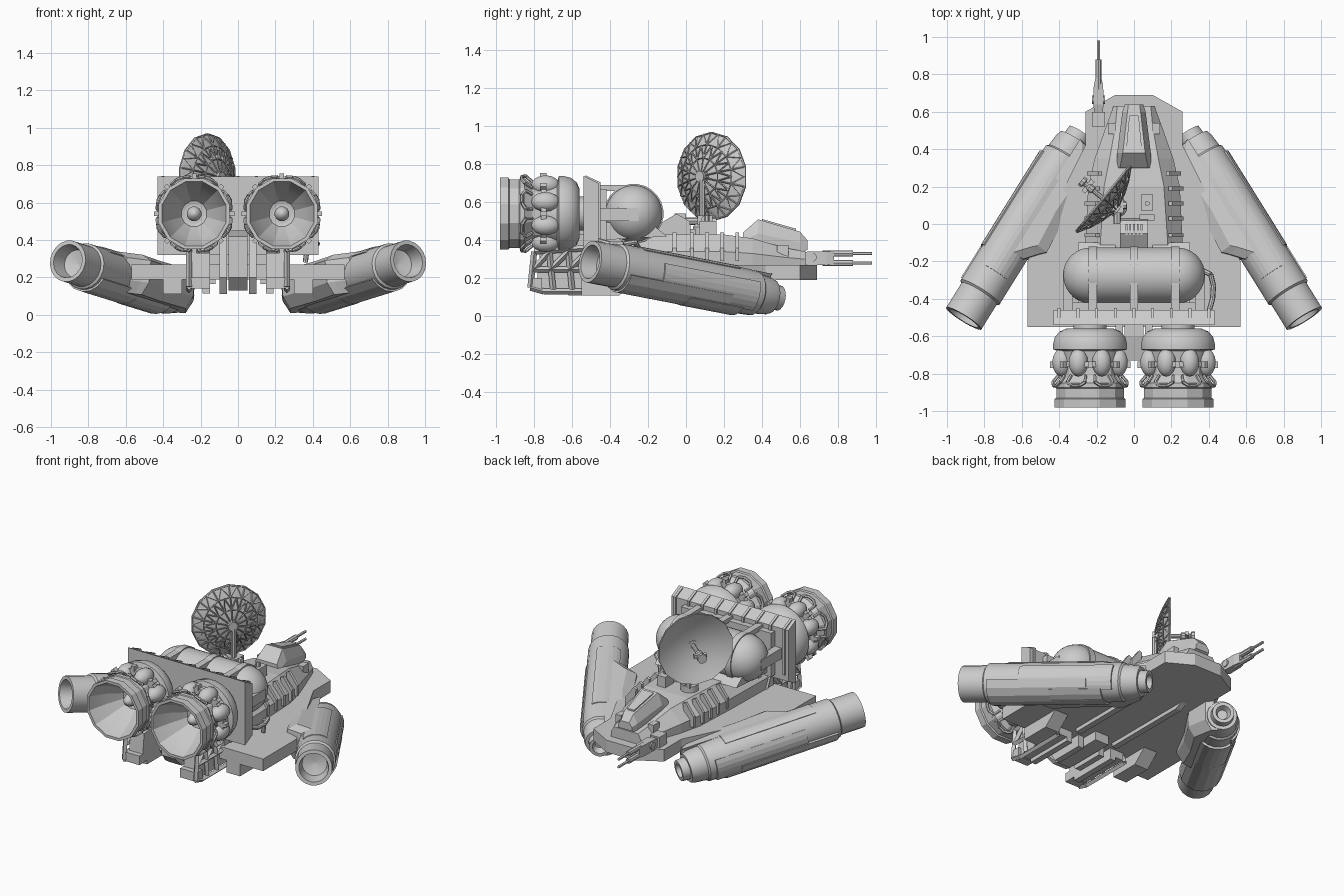
import bpy, bmesh, math
from mathutils import Vector as V, Matrix

if "Cube" in bpy.data.objects:
    bpy.data.objects.remove(bpy.data.objects["Cube"])

def finish(name, bm, M=None, mirror=False, smooth=None):
    if M: bm.transform(M)
    bmesh.ops.remove_doubles(bm, verts=bm.verts, dist=1e-5)
    bmesh.ops.recalc_face_normals(bm, faces=bm.faces)
    me = bpy.data.meshes.new(name)
    bm.to_mesh(me); bm.free()
    ob = bpy.data.objects.new(name, me)
    bpy.context.collection.objects.link(ob)
    if smooth:
        me.shade_smooth()
        me.set_sharp_from_angle(angle=math.radians(smooth))
    if mirror:
        ob.modifiers.new("mirror", 'MIRROR').use_mirror_merge = False
    return ob

def loft(name, rings, M=None, mirror=False, smooth=None, caps=True):
    """Bridge a list of closed rings of 3D points."""
    bm = bmesh.new()
    rs = [[bm.verts.new(p) for p in r] for r in rings]
    n = len(rs[0])
    for a, b in zip(rs, rs[1:]):
        for i in range(n):
            bm.faces.new((a[i], a[(i+1) % n], b[(i+1) % n], b[i]))
    if caps:
        bm.faces.new(rs[0]); bm.faces.new(rs[-1])
    return finish(name, bm, M, mirror, smooth)

def prism(name, pts, lo, hi, axis='z', M=None, mirror=False):
    f = {'z': lambda a, b, c: (a, b, c), 'x': lambda a, b, c: (c, a, b), 'y': lambda a, b, c: (a, c, b)}[axis]
    return loft(name, [[f(a, b, c) for a, b in pts] for c in (lo, hi)], M, mirror)

def box(name, x0, x1, y0, y1, z0, z1, mirror=False, M=None):
    return prism(name, [(x0, y0), (x1, y0), (x1, y1), (x0, y1)], z0, z1, M=M, mirror=mirror)

def frame(o, d):
    return Matrix.Translation(o) @ V(d).to_track_quat('Z', 'Y').to_matrix().to_4x4()

def lathe(name, prof, M, n=16, mirror=False, smooth=35):
    rings = [[(max(r, 1e-4)*math.cos(t), max(r, 1e-4)*math.sin(t), h)
              for t in (2*math.pi*(i+.5)/n for i in range(n))] for r, h in prof]
    return loft(name, rings, M, mirror, smooth)

def tubes(name, segs, r, n=6, mirror=False, M=None):
    bm = bmesh.new()
    for a, b in segs:
        a, b = V(a), V(b)
        bmesh.ops.create_cone(bm, cap_ends=True, segments=n, radius1=r, radius2=r,
                              depth=(b-a).length, matrix=frame((a+b)/2, b-a))
    return finish(name, bm, M, mirror, 40)

def chain(pts):
    return list(zip(pts, pts[1:]))

def polar(r, deg, h=None):
    p = (r*math.cos(math.radians(deg)), r*math.sin(math.radians(deg)))
    return p if h is None else p + (h,)

# Base plate of the hull with keel strips below
half = [(.1, .69), (.26, .6), (.26, .42), (.57, -.2), (.57, -.55), (.29, -.55)]
prism("base_plate", half + [(-x, y) for x, y in reversed(half)], .19, .27)
prism("belly_strip", [(-.35, .19), (.3, .19), (.25, .165), (-.35, .165)], .12, .16, 'x', mirror=True)
prism("belly_block", [(-.55, .2), (-.25, .2), (-.35, .11), (-.55, .11)], .3, .4, 'x', mirror=True)

# Raised upper hull
def hull_ring(y, wb, wt, zs, zt, zb=.26):
    return [(-wb, y, zb), (wb, y, zb), (wb, y, zs), (wt, y, zt), (-wt, y, zt), (-wb, y, zs)]
loft("upper_hull", [hull_ring(*a) for a in (
    (-.53, .27, .19, .34, .41), (-.1, .26, .18, .34, .43), (.2, .245, .16, .34, .43),
    (.35, .21, .13, .33, .41), (.52, .15, .1, .31, .36), (.63, .11, .09, .3, .34))])
for y in (-.06, .03, .11, .19, .27):
    w = .265 - max(0, y-.2)*.2
    prism("hull_rib", [(w-.08, .43), (w-.06, .44), (w, .36), (w, .29), (w-.06, .29)], y-.01, y+.01, 'y', mirror=True)
box("nose_bolt_block", .1, .14, .48, .54, .3, .375, True)
prism("dorsal_wedge", [(-.17, .4), (-.15, .48), (-.05, .54), (.02, .5), (.03, .42)], -.075, .075, 'x')
for i in range(5):
    box("grille_bar", -.045 + i*.02, -.035 + i*.02, -.06, 0, .5, .54)
box("hatch_post", .04, .1, .07, .16, .42, .5)
box("hatch_foot", .03, .11, .02, .05, .42, .46)
tubes("hatch_pin", [((.07, .11, .46), (.07, .11, .53))], .014)

# Cockpit and its canopy pane
def cab(y, w, wt, z0, z1):
    return [(-w, y, z0), (w, y, z0), (w, y, (z0+z1)/2), (wt, y, z1), (-wt, y, z1), (-w, y, (z0+z1)/2)]
loft("cockpit", [cab(*a) for a in ((.3, .09, .075, .36, .44), (.38, .09, .06, .36, .51),
                                   (.6, .062, .035, .33, .445), (.64, .05, .03, .35, .4))])
loft("canopy_pane", [[(-w, y, z-.02), (w, y, z-.02), (w, y, z), (-w, y, z)]
                     for y, w, z in ((.4, .042, .512), (.58, .025, .46))])

# Tank lying across the hull
R = .15
arc = [(R*math.sin(math.radians(a)), R*math.cos(math.radians(a))) for a in range(0, 91, 10)]
prof = [(r, -.23-h) for r, h in arc] + [(r, .23+h) for r, h in reversed(arc)]
lathe("tank", prof, frame((0, -.275, .54), (1, 0, 0)), 32)
for x in (-.22, 0, .22):
    lathe("tank_band", [(.14, -.022), (.157, -.022), (.157, .022), (.14, .022)], frame((x, -.275, .54), (1, 0, 0)), 24)
    box("band_foot", x-.022, x+.022, -.47, -.28, .66, .69)
prism("tank_cradle", [(-.46, .4), (-.1, .42), (-.16, .47), (-.46, .5)], .1, .3, 'x', mirror=True)
box("tank_arm", .33, .38, -.46, -.25, .5, .57, mirror=True)

# Engine mounting wall with slats
prism("engine_wall", [(-.54, .32), (-.54, .74), (-.46, .7), (-.46, .36)], -.43, .43, 'x')
box("inner_wall", -.33, .33, -.47, -.42, .38, .67)
for i in range(9):
    x = -.4 + i*.1
    prism("wall_slat", [(-.53, .725), (-.53, .742), (-.45, .705), (-.45, .4), (-.47, .4), (-.47, .68)], x-.008, x+.008, 'x')
tubes("side_pipe", chain([(.36, -.25, .28), (.37, -.25, .36), (.41, -.27, .39), (.425, -.33, .38),
                          (.42, -.4, .38), (.4, -.47, .4)]), .014, 8)

# Twin engines
E = frame((.235, -.53, .54), (0, -1, 0))
lathe("engine_dome", [(0, -.01), (.09, -.01), (.09, .03), (.13, .03), (.165, .045), (.19, .075), (.2, .115),
                      (.2, .14), (.17, .15), (.16, .21), (0, .21)], E, 24, True)
lathe("engine_bell", [(0, .2), (.155, .2), (.16, .28), (.175, .3), (.192, .32), (.192, .345), (.187, .35), (.187, .4),
                      (.196, .405), (.196, .45), (.178, .45), (.165, .41), (.13, .33), (.07, .24), (.0, .22)],
      E, 12, True, 20)
lathe("engine_spike", [(.04, .22), (.04, .27), (.03, .295), (.012, .31), (0, .312)], E, 12, True)
lathe("engine_belt", [(.15, .205), (.192, .205), (.192, .235), (.15, .235)], E, 24, True)
bulb = [(.053*math.sin(t), .075*math.cos(t)) for t in (math.pi*i/8 for i in range(9))]
for k in range(8):
    a = 22.5 + k*45
    lathe("engine_bulb", bulb, E @ Matrix.Translation(polar(.163, a, .21)), 12, True)
    box("engine_clamp", .18, .215, -.012, .012, .205, .24, True, E @ Matrix.Rotation(math.radians(a+22.5), 4, 'Z'))
    tubes("engine_loop", chain([polar(r, a+d, h) for r, d, h in ((.17, -14, .28), (.2, -15, .315), (.204, -6, .335),
                                (.204, 6, .335), (.2, 15, .315), (.17, 14, .28))]), .009, 6, True, E)

# Lattice support under the engines
side = [(-.82, .15), (-.8, .34), (-.5, .36), (-.4, .13), (-.75, .13)]
box("support_rail", .15, .19, -.74, -.4, .115, .16, True)
prism("support_core", [(-.79, .15), (-.77, .33), (-.4, .36), (-.4, .14), (-.74, .14)], .15, .25, 'x', mirror=True)
tubes("support_frame", [((.262, *a), (.262, *b)) for a, b in chain(side + side[:1]) +
      [((-.81, .245), (-.46, .245)), ((-.7, .14), (-.72, .34)), ((-.6, .14), (-.62, .34)),
       ((-.8, .25), (-.72, .34)), ((-.72, .24), (-.62, .34)), ((-.62, .24), (-.52, .34))]], .016, 4, True)
box("support_post", .15, .27, -.82, -.76, .14, .2, mirror=True)
prism("center_keel", [(-.6, .45), (-.73, .42), (-.73, .2), (-.66, .13), (-.3, .13), (-.3, .45)], -.05, .05, 'x')
prism("keel_cheek", [(-.62, .43), (-.68, .2), (-.62, .11), (-.4, .11), (-.4, .43)], .06, .1, 'x', mirror=True)

# Angled side pods, local axes: x outward, y up, z along the pod
A, B = V((.29, .49, .095)), V((.91, -.505, .287))
d = (B-A).normalized()
n = V((-d.y, d.x, 0)).normalized()
P = Matrix.Translation(A) @ Matrix((n, d.cross(n), d)).transposed().to_4x4()
lathe("pod_body", [(0, .04), (.03, .04), (.045, 0), (.066, 0), (.07, .05), (.09, .05), (.1, .08), (.107, .15),
                   (.118, .16), (.124, .3), (.124, 1.02), (.112, 1.03), (.112, 1.188), (.09, 1.188), (.075, 1.1), (0, 1.08)],
      P, 20, True)
def armor(name, a0, a1, h0, h1, r):
    st = [a0 + (a1-a0)*i/6 for i in range(7)]
    prism(name, [polar(r, a) for a in st] + [polar(.1, a) for a in reversed(st)], h0, h1, M=P, mirror=True)
armor("pod_armor_low", -150, -18, .36, 1.0, .135)
armor("pod_armor_outer", -50, 25, .2, .8, .131)
armor("pod_armor_belly", -140, -45, .27, .6, .136)
armor("pod_armor_top", 60, 130, .3, .9, .128)
fair = [(.05, -.05), (.06, -.1), (.2, -.185), (.45, -.175), (.66, -.19), (.69, -.16), (.76, -.1), (.76, -.03)]
loft("pod_fairing", [[(min(x + dx, -.02), y, h) for h, x in fair]
                     for y, dx in ((-.095, .04), (-.03, 0), (.09, 0), (.122, .06))], P, True)

# Dish antenna: shell, back lattice, feed and stand
D = frame((-.17, .14, .735), (-.77, .63, 0))
bowl = [(0, -.065), (.06, -.06), (.12, -.047), (.18, -.026), (.235, 0)]
lathe("dish", bowl + [(r, h-.008) for r, h in reversed(bowl)], D, 14, smooth=15)
step = 360/14
back = [(.03, -.095), (.1, -.077), (.17, -.048), (.232, -.012)]
segs = []
for k in range(14):
    a = (k+.5)*step
    segs += chain([polar(r, a, h) for r, h in back])
    for i, (r, h) in enumerate(back[1:]):
        segs.append((polar(r, a, h), polar(r, a+step, h)))
        if i < 2:
            r2, h2 = back[i+2]
            m = polar(r2*.99, a+step/2, h2)
            segs += [(polar(r, a, h), m), (m, polar(r, a+step, h))]
tubes("dish_lattice", segs, .004, 4, M=D)
lathe("dish_hub", [(0, -.11), (.03, -.11), (.03, -.06), (0, -.06)], D, 12)
lathe("dish_feed", [(0, -.07), (.014, -.07), (.014, .06), (.024, .065), (.024, .09), (.016, .1), (.016, .12),
                    (.03, .125), (.03, .145), (0, .145)], D, 10)
box("feed_head", -.04, .04, -.012, .012, .085, .11, M=D)
tubes("dish_stand", [((-.09, .085, .42), (-.09, .085, .72))], .016, 8)
lathe("stand_base", [(0, 0), (.055, 0), (.055, .05), (.035, .07), (0, .07)], frame((-.09, .09, .42), (0, 0, 1)), 12)
box("stand_block", -.125, -.055, .06, .14, .46, .53)
tubes("stand_motor", [((-.09, .0, .5), (-.09, .16, .5)), ((-.15, .1, .51), (-.04, .1, .51))], .02, 8)

# Nose gun
box("gun_base", -.225, -.155, .52, .6, .26, .34)
loft("gun_body", [[(-.19+sx*w, y, .305+sz*h) for sx, sz in ((-1, -1), (1, -1), (1, 1), (-1, 1))]
                  for y, w, h in ((.58, .02, .02), (.64, .028, .035), (.74, .025, .037), (.78, .016, .035))])
tubes("gun_pivot", [((-.225, .665, .31), (-.155, .665, .31))], .024, 10)
tubes("gun_barrels", [((-.19, .72, z), (-.19, .88, z)) for z in (.28, .33)], .017, 8)
tubes("gun_tips", [((-.19, .76, z), (-.19, .98, z)) for z in (.28, .33)], .009, 6)
